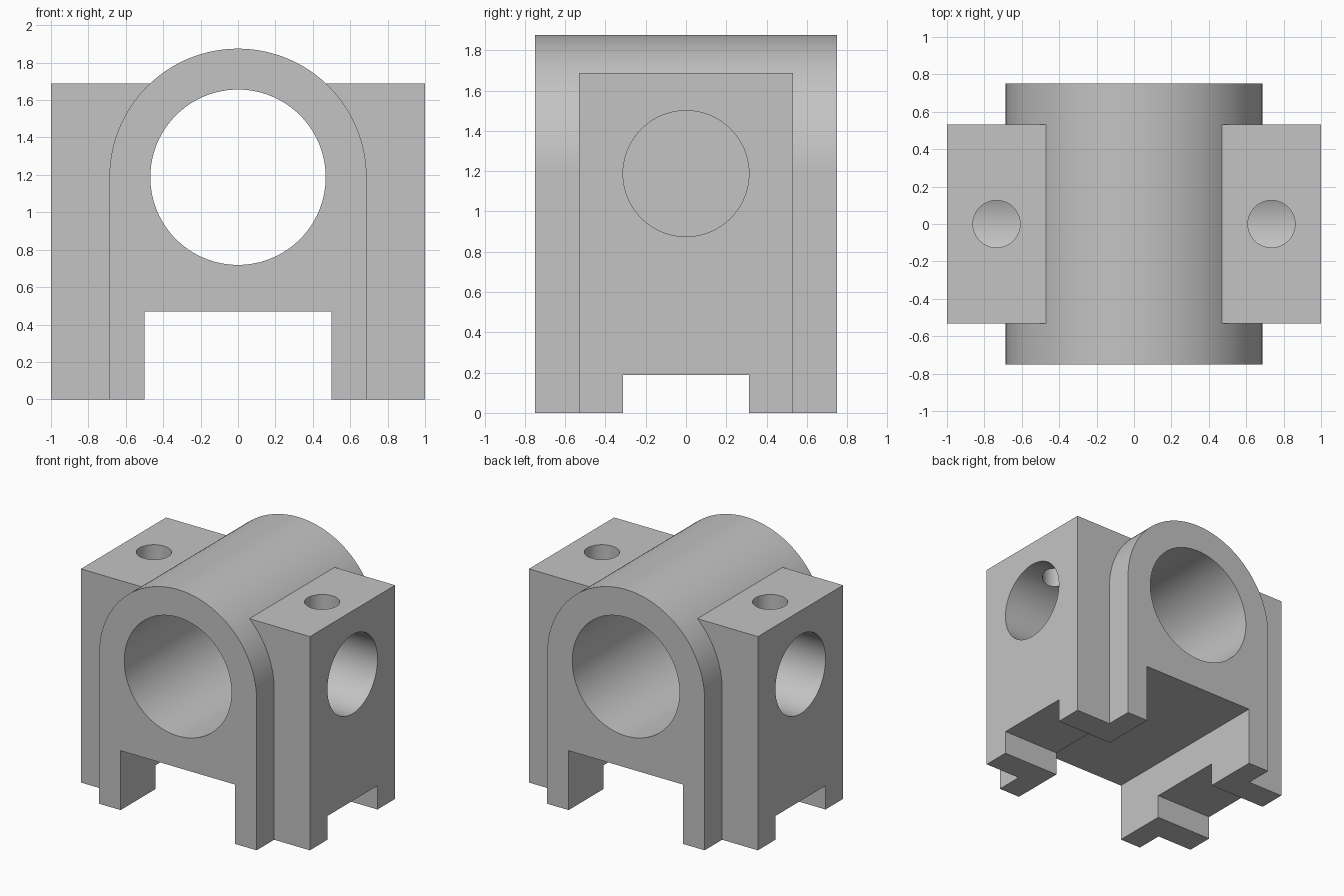
import bpy
import bmesh
from math import cos, sin, pi, radians

cube = bpy.data.objects.get("Cube")
if cube:
    bpy.data.objects.remove(cube, do_unlink=True)

AXIS_Z = 1.1875      # height of the main bore axis
ARCH_R = 0.6875
SEGMENTS = 96

grey = bpy.data.materials.new("plain grey")
grey.use_nodes = True
grey.diffuse_color = (0.55, 0.55, 0.55, 1)
grey.node_tree.nodes["Principled BSDF"].inputs["Base Color"].default_value = grey.diffuse_color


def prism(name, points, start, end):
    """Extrude a closed outline of 3D points; start and end offset it along the extrusion."""
    bm = bmesh.new()
    face = bm.faces.new([bm.verts.new([p[i] + start[i] for i in range(3)]) for p in points])
    result = bmesh.ops.extrude_face_region(bm, geom=[face])
    verts = [g for g in result["geom"] if isinstance(g, bmesh.types.BMVert)]
    bmesh.ops.translate(bm, verts=verts, vec=[e - s for s, e in zip(start, end)])
    bmesh.ops.recalc_face_normals(bm, faces=bm.faces)
    mesh = bpy.data.meshes.new(name)
    bm.to_mesh(mesh)
    bm.free()
    mesh.materials.append(grey)
    obj = bpy.data.objects.new(name, mesh)
    bpy.context.collection.objects.link(obj)
    return obj


def box(name, half_x, half_y, bottom, top):
    outline = [(sx * half_x, sy * half_y, 0) for sx, sy in ((-1, -1), (1, -1), (1, 1), (-1, 1))]
    return prism(name, outline, (0, 0, bottom), (0, 0, top))


def cylinder(name, radius, axis, start, end):
    outline = []
    for i in range(SEGMENTS):
        a = 2 * pi * i / SEGMENTS
        point = [radius * cos(a), radius * sin(a)]
        point.insert(axis, 0)
        outline.append(point)
    return prism(name, outline, start, end)


def combine(target, tool, operation):
    mod = target.modifiers.new(tool.name, 'BOOLEAN')
    mod.operation = operation
    mod.solver = 'EXACT'
    mod.object = tool
    tool.hide_render = True
    bpy.context.view_layer.objects.active = target
    bpy.ops.object.modifier_apply(modifier=mod.name)
    bpy.data.objects.remove(tool, do_unlink=True)


# Wide central block and the longer arched housing
body = box("bearing_housing", 1, 0.53125, 0, 1.6875)
arc = [(ARCH_R * cos(pi * i / 64), 0, AXIS_Z + ARCH_R * sin(pi * i / 64)) for i in range(65)]
arch = prism("arch", [(ARCH_R, 0, 0)] + arc + [(-ARCH_R, 0, 0)], (0, -0.75, 0), (0, 0.75, 0))
combine(body, arch, 'UNION')

# Main bore, front to back
combine(body, cylinder("main_bore", 0.46875, 1, (0, -1, AXIS_Z), (0, 1, AXIS_Z)), 'DIFFERENCE')

# Crossing slots that leave four feet
combine(body, box("long_slot", 0.5, 1, -0.5, 0.46875), 'DIFFERENCE')
combine(body, box("cross_slot", 1.5, 0.3125, -0.5, 0.1875), 'DIFFERENCE')

# Blind side holes, each met by a small hole from the top
for side in (-1, 1):
    pocket = cylinder("side_hole", 0.3125, 0, (side * 0.485, 0, AXIS_Z), (side * 1.5, 0, AXIS_Z))
    combine(body, pocket, 'DIFFERENCE')
    x = side * 0.735
    combine(body, cylinder("top_hole", 0.126, 2, (x, 0, AXIS_Z), (x, 0, 2)), 'DIFFERENCE')

# Smooth round walls, crisp machined edges
bpy.ops.object.select_all(action='DESELECT')
body.select_set(True)
bpy.context.view_layer.objects.active = body
bpy.ops.object.shade_smooth_by_angle(angle=radians(30))
